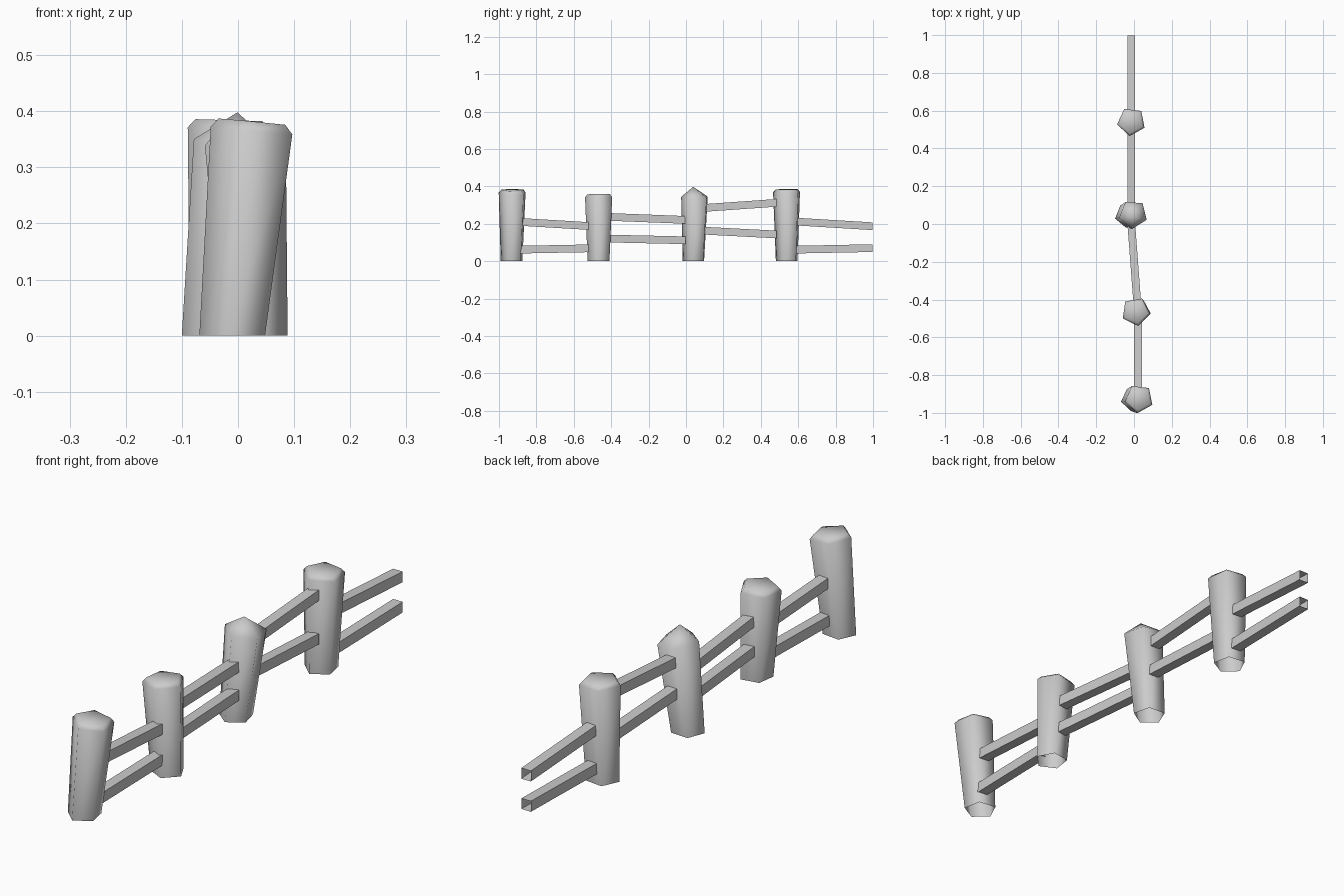
import bpy, bmesh, math
from mathutils import Vector

if "Cube" in bpy.data.objects:
    bpy.data.objects.remove(bpy.data.objects["Cube"])


def finish(bm, name, smooth):
    bmesh.ops.recalc_face_normals(bm, faces=bm.faces[:])
    mesh = bpy.data.meshes.new(name)
    bm.to_mesh(mesh)
    bm.free()
    for p in mesh.polygons:
        p.use_smooth = smooth
    obj = bpy.data.objects.new(name, mesh)
    bpy.context.collection.objects.link(obj)
    return obj


def bridge(bm, a, b):
    n = len(a)
    for i in range(n):
        j = (i + 1) % n
        bm.faces.new((a[i], a[j], b[j], b[i]))


# Leaning five-sided post, open underneath, with a chamfered or pointed top
def post(name, base, top, angle, shoulder, peak, pointed=False):
    bm = bmesh.new()
    base, top = Vector(base), Vector(top)
    lean = (top - base) / shoulder

    def ring(centre, r, z, tilt):
        verts = []
        for k in range(5):
            a = math.radians(angle + 72 * k)
            d = Vector((math.cos(a), math.sin(a))) * r
            verts.append(bm.verts.new((centre.x + d.x, centre.y + d.y,
                                       z - tilt * d.dot(lean))))
        return verts

    low = ring(base, 0.062, 0, 0)
    high = ring(top, 0.077, shoulder, 1)
    bridge(bm, low, high)
    if pointed:
        tip = bm.verts.new((top.x + 0.003, top.y - 0.012, peak))
        for i in range(5):
            bm.faces.new((high[i], high[(i + 1) % 5], tip))
    else:
        cap = ring(top, 0.063, peak, 1)
        bridge(bm, high, cap)
        bm.faces.new(cap)
    return finish(bm, name, True)


# Square rail, open at both ends
def rail(name, start, end, size=0.041):
    bm = bmesh.new()
    h = size / 2
    rings = []
    for c in (start, end):
        rings.append([bm.verts.new((c[0] + sx * h, c[1], c[2] + sz * h))
                      for sx, sz in ((-1, -1), (1, -1), (1, 1), (-1, 1))])
    bridge(bm, *rings)
    return finish(bm, name, False)


# Posts, front to back
post("post_1", (-0.008, -0.929), (0.027, -0.925), -97, 0.365, 0.381)
post("post_2", (0.027, -0.465), (0.009, -0.464), -80, 0.342, 0.357)
post("post_3", (-0.04, 0.044), (-0.004, 0.051), -94, 0.342, 0.398, True)
post("post_4", (-0.025, 0.542), (-0.014, 0.542), -97, 0.369, 0.384)

# Rail pairs: start x, y, end x, y, then (start z, end z) for upper and lower
spans = [
    (0.021, -0.885, 0.021, -0.515, (0.210, 0.188), (0.062, 0.069)),
    (0.017, -0.415, -0.014, -0.004, (0.237, 0.221), (0.121, 0.112)),
    (-0.014, 0.098, -0.014, 0.484, (0.285, 0.312), (0.163, 0.143)),
    (-0.015, 0.585, -0.015, 0.998, (0.212, 0.187), (0.062, 0.070)),
]
for i, (x0, y0, x1, y1, upper, lower) in enumerate(spans, 1):
    for label, (z0, z1) in (("upper", upper), ("lower", lower)):
        rail(f"{label}_rail_{i}", (x0, y0, z0), (x1, y1, z1))
